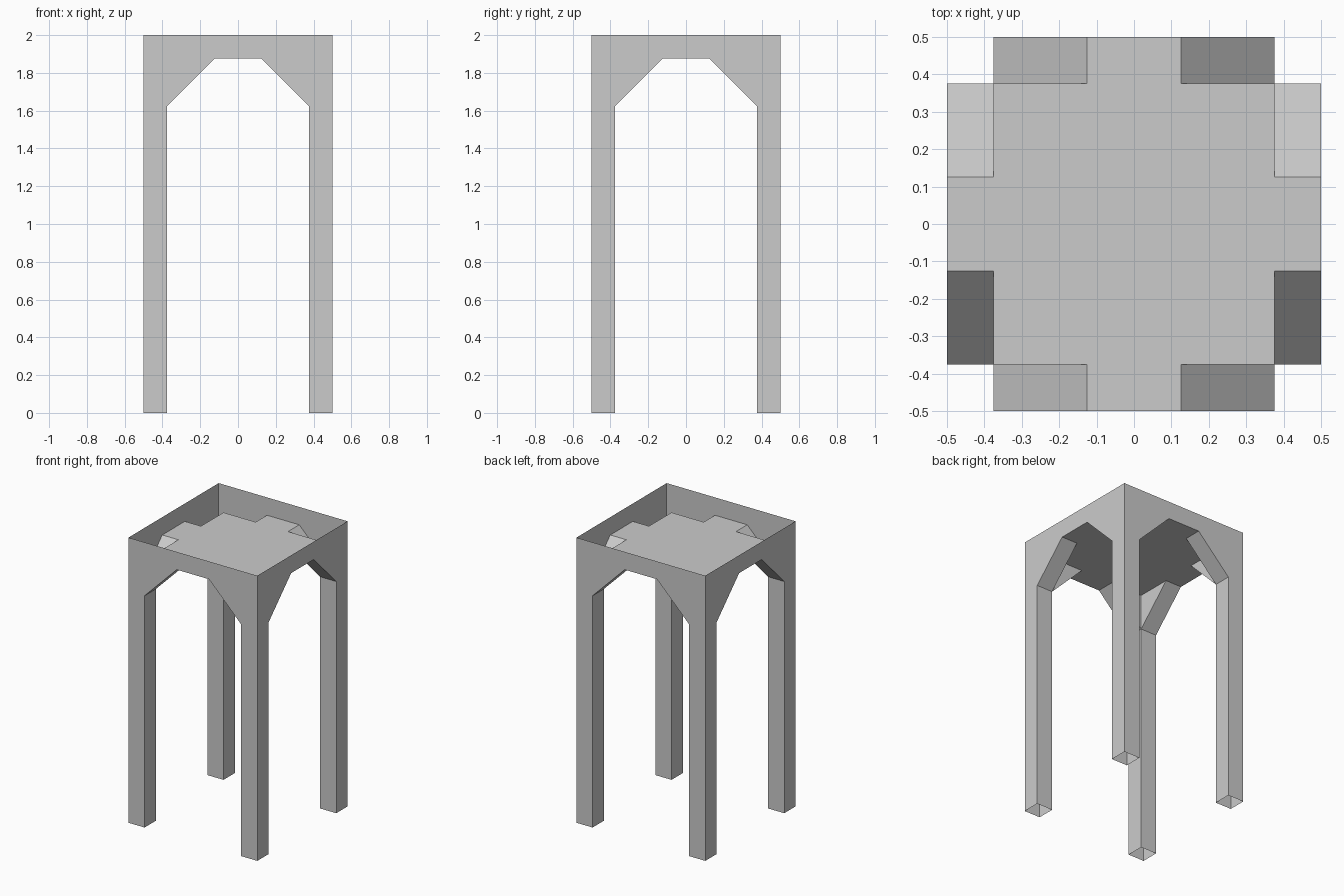
import bpy, bmesh
from math import pi
from mathutils import Matrix

if "Cube" in bpy.data.objects:
    bpy.data.objects.remove(bpy.data.objects["Cube"])

OUT, INN, FLAT = 0.5, 0.375, 0.125      # outer edge, inner leg edge, half of flat arch top
SPRING, CEIL, TOP = 1.625, 1.875, 2.0   # arch start, underside, rim


def finish(name, bm):
    bmesh.ops.remove_doubles(bm, verts=bm.verts, dist=1e-5)
    mesh = bpy.data.meshes.new(name)
    bm.to_mesh(mesh)
    bm.free()
    obj = bpy.data.objects.new(name, mesh)
    bpy.context.collection.objects.link(obj)


def face(bm, pts):
    return bm.faces.new([bm.verts.new(p) for p in pts])


def add_side(name, angle):
    bm = bmesh.new()
    arch = [(-INN, 0), (-INN, SPRING), (-FLAT, CEIL),
            (FLAT, CEIL), (INN, SPRING), (INN, 0)]
    # outer panel: rim, braces and leg faces in one profile
    panel = [(-OUT, 0)] + arch + [(OUT, 0), (OUT, TOP), (-OUT, TOP)]
    face(bm, [(x, -OUT, z) for x, z in panel])
    # underside of the arch and inner leg faces
    for (ax, az), (bx, bz) in zip(arch, arch[1:]):
        face(bm, [(bx, -OUT, bz), (ax, -OUT, az), (ax, -INN, az), (bx, -INN, bz)])
    # inner triangle of each brace
    for a, b, cx in ((arch[1], arch[2], -INN), (arch[3], arch[4], INN)):
        face(bm, [(b[0], -INN, b[1]), (a[0], -INN, a[1]), (cx, -INN, CEIL)])
    bm.transform(Matrix.Rotation(angle, 4, 'Z'))
    finish(name, bm)


# four identical sides; the top rim and leg bottoms stay open
for i, side in enumerate(("front", "right", "back", "left")):
    add_side(side + "_side", i * pi / 2)

# recessed plate, facing down
bm = bmesh.new()
face(bm, [(-INN, -INN, CEIL), (-INN, INN, CEIL), (INN, INN, CEIL), (INN, -INN, CEIL)])
finish("recessed_plate", bm)
